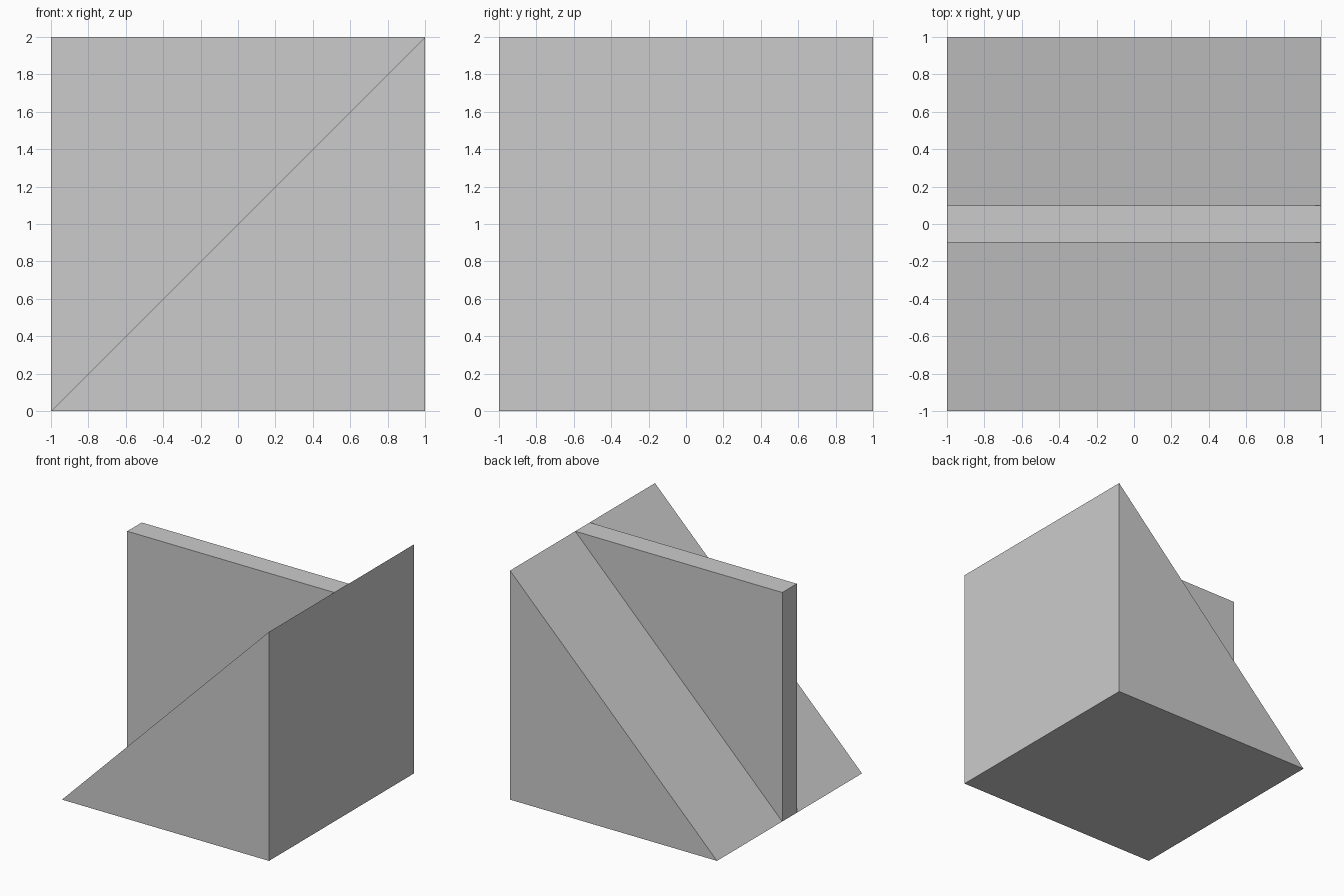
import bpy
import bmesh
from mathutils import Vector

if "Cube" in bpy.data.objects:
    bpy.data.objects.remove(bpy.data.objects["Cube"])


def prism(name, profile, half_width):
    """Extrude an x-z profile symmetrically along y."""
    bm = bmesh.new()
    face = bm.faces.new([bm.verts.new((x, -half_width, z)) for x, z in profile])
    ext = bmesh.ops.extrude_face_region(bm, geom=[face], use_keep_orig=True)
    moved = [g for g in ext["geom"] if isinstance(g, bmesh.types.BMVert)]
    bmesh.ops.translate(bm, verts=moved, vec=Vector((0, 2 * half_width, 0)))
    bmesh.ops.recalc_face_normals(bm, faces=bm.faces)
    mesh = bpy.data.meshes.new(name)
    bm.to_mesh(mesh)
    bm.free()
    obj = bpy.data.objects.new(name, mesh)
    bpy.context.collection.objects.link(obj)
    return obj


# Full-width ramp rising towards +x
prism("ramp_wedge", [(-1, 0), (1, 0), (1, 2)], 1.0)

# Thin upright fin filling the space above the slope
prism("center_fin", [(-1, 0), (1, 2), (-1, 2)], 0.1)
